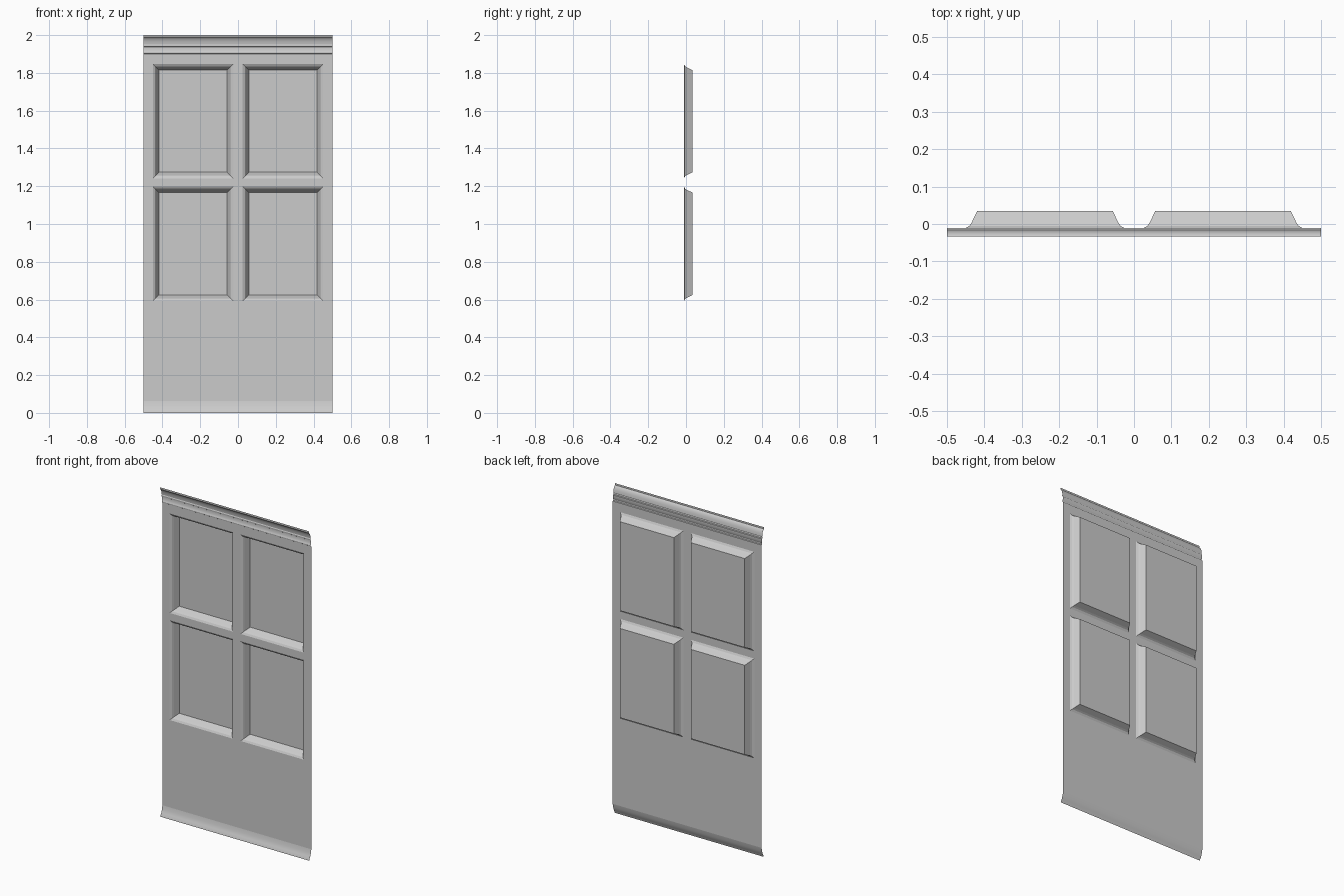
import bpy, bmesh

if "Cube" in bpy.data.objects:
    bpy.data.objects.remove(bpy.data.objects["Cube"])

WALL_Y = -0.011
HALF_W = 0.5
# Window openings: x spans and z spans
X_SPANS = [(-0.451, -0.025), (0.025, 0.451)]
Z_SPANS = [(0.592, 1.198), (1.242, 1.846)]
# Reveal profile: (inset from the opening edge, y)
REVEAL = [(0.0, WALL_Y), (0.011, -0.005), (0.017, 0.004), (0.032, 0.035)]


def make_object(name, quads, smooth=None):
    """Build an open sheet from quads that each hold four corner points."""
    bm = bmesh.new()
    for quad in quads:
        bm.faces.new([bm.verts.new(p) for p in quad])
    bmesh.ops.remove_doubles(bm, verts=bm.verts[:], dist=1e-5)
    mesh = bpy.data.meshes.new(name)
    bm.to_mesh(mesh)
    bm.free()
    obj = bpy.data.objects.new(name, mesh)
    bpy.context.collection.objects.link(obj)
    if smooth:
        bpy.ops.object.select_all(action='DESELECT')
        obj.select_set(True)
        bpy.context.view_layer.objects.active = obj
        bpy.ops.object.shade_smooth_by_angle(angle=smooth)
    return obj


def strip(name, profile):
    """Sweep a (y, z) profile across the full wall width."""
    quads = []
    for (y0, z0), (y1, z1) in zip(profile, profile[1:]):
        quads.append([(-HALF_W, y0, z0), (HALF_W, y0, z0),
                      (HALF_W, y1, z1), (-HALF_W, y1, z1)])
    return make_object(name, quads, smooth=0.5)


def ring(xs, zs, inset, y):
    """Rectangle corners, anticlockwise seen from the front."""
    x0, x1 = xs[0] + inset, xs[1] - inset
    z0, z1 = zs[0] + inset, zs[1] - inset
    return [(x0, y, z0), (x1, y, z0), (x1, y, z1), (x0, y, z1)]


# Flat wall sheet with four openings
x_cuts = [-HALF_W] + [v for s in X_SPANS for v in s] + [HALF_W]
z_cuts = [0.062] + [v for s in Z_SPANS for v in s] + [1.9]
wall = []
for xs in zip(x_cuts, x_cuts[1:]):
    for zs in zip(z_cuts, z_cuts[1:]):
        if not (xs in X_SPANS and zs in Z_SPANS):
            wall.append(ring(xs, zs, 0, WALL_Y))
make_object("wall_sheet", wall)

# Mitred moulded reveals and recessed panels
for row, zs in zip(("lower", "upper"), Z_SPANS):
    for side, xs in zip(("left", "right"), X_SPANS):
        rings = [ring(xs, zs, d, y) for d, y in REVEAL]
        quads = []
        for a, b in zip(rings, rings[1:]):
            for i in range(4):
                j = (i + 1) % 4
                quads.append([a[i], a[j], b[j], b[i]])
        make_object(f"reveal_{row}_{side}", quads)
        make_object(f"panel_{row}_{side}", [rings[-1]])

# Flared skirting at the floor
strip("skirting", [(-0.031, 0.0), (-0.030, 0.006), (-0.022, 0.02),
                   (-0.015, 0.04), (WALL_Y, 0.062)])

# Stepped crown: small bead, fillet, cove and top lip
strip("crown_moulding", [(WALL_Y, 1.9), (-0.016, 1.903), (-0.017, 1.908),
                         (-0.015, 1.914), (-0.013, 1.918), (-0.013, 1.936),
                         (-0.018, 1.939), (-0.019, 1.946), (-0.017, 1.951),
                         (-0.019, 1.965), (-0.023, 1.977), (-0.029, 1.986),
                         (-0.033, 1.989), (-0.033, 2.0)])
